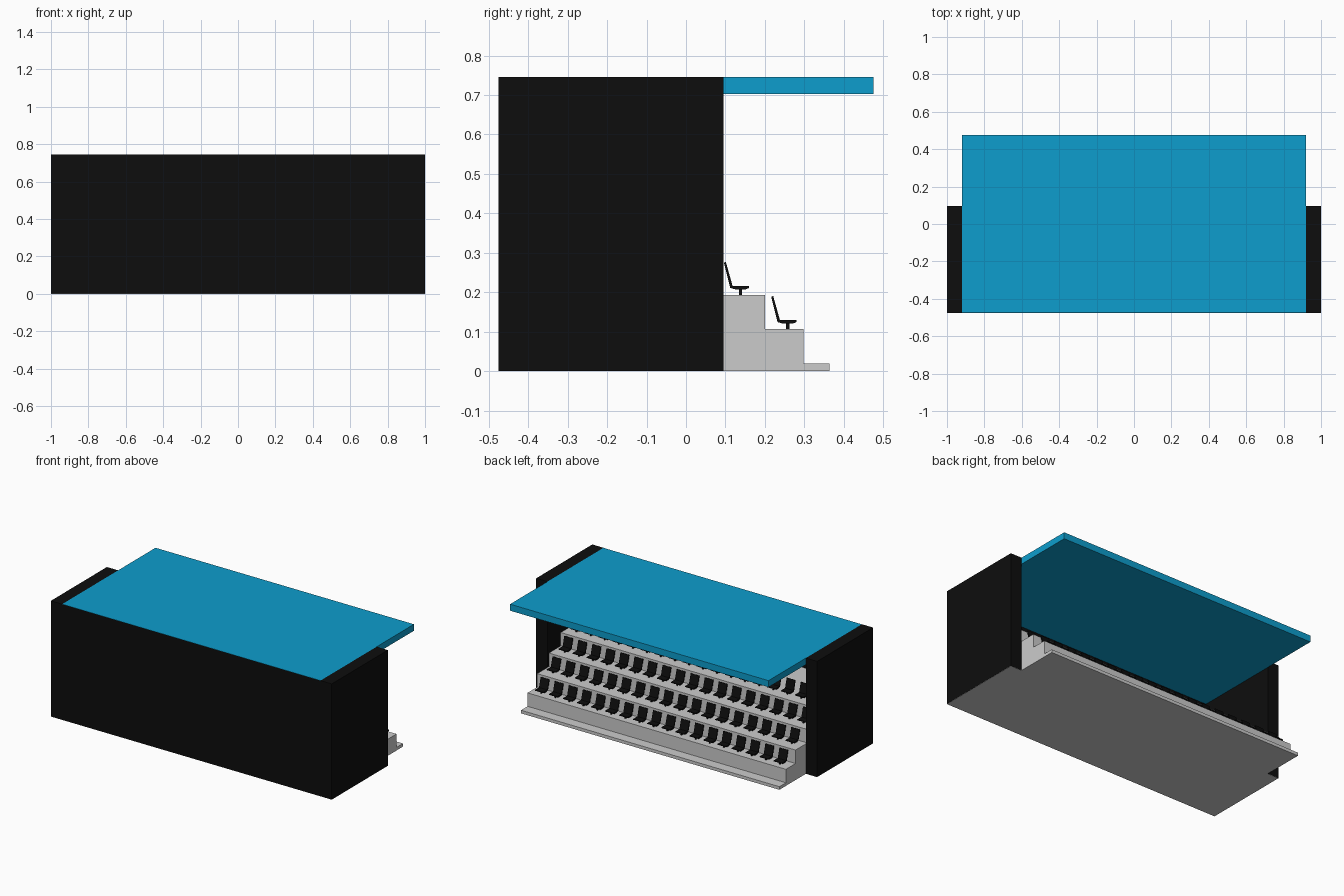
import bpy, bmesh

if "Cube" in bpy.data.objects:
    bpy.data.objects.remove(bpy.data.objects["Cube"])

def mat(name, rgb):
    m = bpy.data.materials.new(name)
    m.diffuse_color = (*rgb, 1)
    m.use_nodes = True
    m.node_tree.nodes["Principled BSDF"].inputs["Base Color"].default_value = m.diffuse_color
    return m

BLACK = mat("black", (0.004, 0.004, 0.004))
BLUE = mat("blue", (0.004, 0.34, 0.61))

def add_prism(bm, profile, x0, x1):
    """Extrude a closed (y, z) profile along x."""
    a = [bm.verts.new((x0, y, z)) for y, z in profile]
    b = [bm.verts.new((x1, y, z)) for y, z in profile]
    n = len(a)
    bm.faces.new(a)
    bm.faces.new(b[::-1])
    for i in range(n):
        bm.faces.new((a[i], b[i], b[(i + 1) % n], a[(i + 1) % n]))

def make(name, parts, material=None):
    bm = bmesh.new()
    for p in parts:
        add_prism(bm, *p)
    bmesh.ops.recalc_face_normals(bm, faces=bm.faces)
    me = bpy.data.meshes.new(name)
    bm.to_mesh(me)
    bm.free()
    ob = bpy.data.objects.new(name, me)
    bpy.context.collection.objects.link(ob)
    if material:
        me.materials.append(material)
    return ob

def rect(y0, y1, z0, z1):
    return [(y0, z0), (y1, z0), (y1, z1), (y0, z1)]

BACK, WALL_Y, TOP, W = -0.475, 0.095, 0.745, 0.92

# Shell: side walls, back wall, base, roof
for side, (x0, x1) in {"left": (-1, -W), "right": (W, 1)}.items():
    make(side + "_wall", [(rect(BACK, WALL_Y, 0.001, TOP), x0, x1)], BLACK)
make("back_wall", [(rect(BACK, BACK + 0.02, 0.001, TOP - 0.001), -W, W)], BLACK)
make("base", [(rect(BACK, WALL_Y, 0, 0.001), -1, 1)])
make("roof", [(rect(BACK + 0.001, 0.475, 0.703, TOP), -W, W)], BLUE)

# Stepped terrace with a walkway along the back
ROWS, RUN, RISE = 4, 0.12, 0.0865
edges = [0.298, 0.2, 0.08, -0.04]
profile = [(BACK + 0.02, 0), (0.364, 0), (0.364, 0.02)]
z = 0.02
for e in edges:
    profile += [(e, z), (e, z + RISE)]
    z += RISE
profile.append((BACK + 0.02, z))
make("terrace", [(profile, -W, W)])

# One seat: post, flared pad, leaning backrest; origin at the post foot
h = 0.03
seat = make("seat", [
    (rect(-0.004, 0.004, 0, 0.016), -0.004, 0.004),
    ([(-0.012, 0.014), (0.012, 0.014), (0.022, 0.018), (0.022, 0.023),
      (-0.026, 0.023), (-0.026, 0.018)], -h, h),
    ([(-0.026, 0.018), (-0.020, 0.023), (-0.037, 0.084), (-0.042, 0.082)], -h, h),
], BLACK)

# Rows of seats share the same mesh
COLS = 18
for r in range(ROWS):
    for c in range(COLS):
        ob = seat if r == c == 0 else bpy.data.objects.new(f"seat_{r}_{c}", seat.data)
        if ob is not seat:
            bpy.context.collection.objects.link(ob)
        ob.location = (-0.85 + c * 0.1, 0.258 - r * RUN, 0.02 + (r + 1) * RISE)
